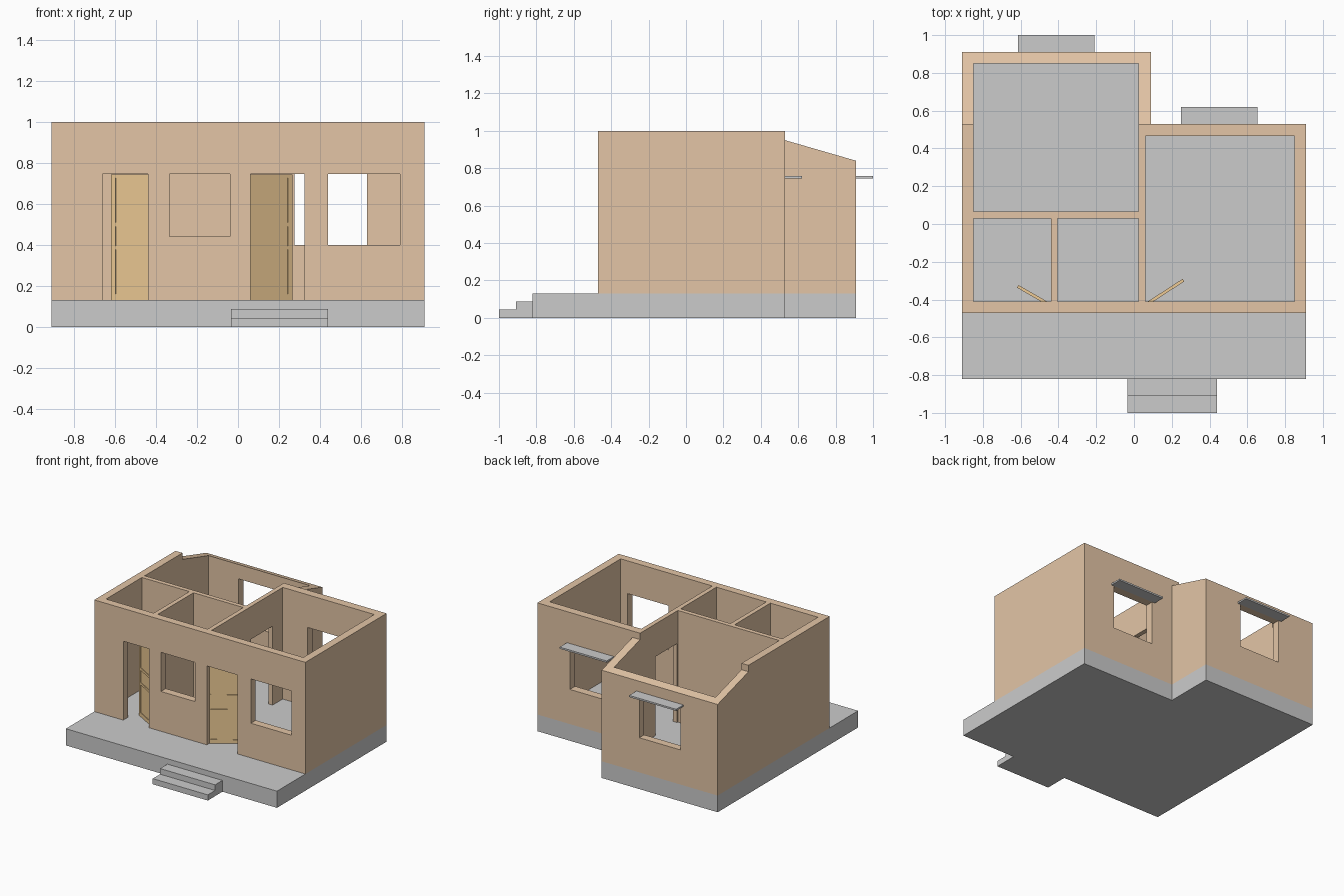
import bpy, bmesh, math
from mathutils import Matrix

if "Cube" in bpy.data.objects:
    bpy.data.objects.remove(bpy.data.objects["Cube"])


def material(name, rgb):
    m = bpy.data.materials.new(name)
    m.diffuse_color = (*rgb, 1)
    m.use_nodes = True
    m.node_tree.nodes["Principled BSDF"].inputs["Base Color"].default_value = m.diffuse_color
    return m


WALL = material("plaster", (0.77, 0.56, 0.38))
WOOD = material("wood", (0.86, 0.60, 0.30))


def prism(name, pts, vec, mat=None):
    """Extrude a closed 3D outline along vec."""
    bm = bmesh.new()
    f = bm.faces.new([bm.verts.new(p) for p in pts])
    r = bmesh.ops.extrude_face_region(bm, geom=[f])
    bmesh.ops.translate(bm, vec=vec, verts=[v for v in r["geom"] if isinstance(v, bmesh.types.BMVert)])
    bmesh.ops.recalc_face_normals(bm, faces=bm.faces[:])
    me = bpy.data.meshes.new(name)
    bm.to_mesh(me)
    bm.free()
    if mat:
        me.materials.append(mat)
    ob = bpy.data.objects.new(name, me)
    bpy.context.collection.objects.link(ob)
    return ob


def box(name, x0, x1, y0, y1, z0, z1, mat=None):
    return prism(name, [(x0, y0, z0), (x1, y0, z0), (x1, y1, z0), (x0, y1, z0)], (0, 0, z1 - z0), mat)


def cut(ob, *bounds):
    """Subtract a box from ob."""
    c = box("cutter", *bounds)
    c.hide_render = True
    m = ob.modifiers.new("cut", 'BOOLEAN')
    m.operation, m.solver, m.object = 'DIFFERENCE', 'EXACT', c
    bpy.context.view_layer.objects.active = ob
    bpy.ops.object.modifier_apply(modifier=m.name)
    bpy.data.objects.remove(c)


FLOOR, HEAD = 0.13, 0.745

# Plinth and front steps
outline = [(-0.91, -0.82), (0.91, -0.82), (0.91, 0.53), (0.09, 0.53), (0.09, 0.91), (-0.91, 0.91)]
prism("plinth", [(x, y, 0) for x, y in outline], (0, 0, FLOOR))
steps = [(-1, 0), (-0.82, 0), (-0.82, 0.088), (-0.91, 0.088), (-0.91, 0.044), (-1, 0.044)]
prism("front_steps", [(-0.035, y, z) for y, z in steps], (0.475, 0, 0))

# Main walls and the sloped rear wing
main = box("main_walls", -0.91, 0.91, -0.47, 0.53, FLOOR, 1.0, WALL)
slope = [(0.53, FLOOR), (0.91, FLOOR), (0.91, 0.84), (0.53, 0.95)]
wing = prism("rear_wing_walls", [(-0.91, y, z) for y, z in slope], (1.0, 0, 0), WALL)

# Rooms
for x0, x1, y0, y1 in [(-0.85, 0.025, 0.065, 0.85), (0.06, 0.85, -0.41, 0.465),
                       (-0.85, -0.44, -0.41, 0.03), (-0.405, 0.025, -0.41, 0.03)]:
    cut(main, x0, x1, y0, y1, 0, 1.2)
cut(wing, -0.85, 0.025, 0.3, 0.85, 0, 1.2)

# Front doorways and windows
for x0, x1, z0 in [(-0.66, -0.44, 0), (-0.335, -0.04, 0.44), (0.06, 0.325, 0), (0.44, 0.79, 0.40)]:
    cut(main, x0, x1, -0.5, -0.39, z0, HEAD)
# Inner doorways
for y0, y1 in [(0.075, 0.34), (-0.30, -0.04)]:
    cut(main, 0.01, 0.075, y0, y1, 0, HEAD)
# Rear windows with sun shades
for ob, label, x0, x1, y in [(main, "main", 0.275, 0.63, 0.53), (wing, "wing", -0.59, -0.235, 0.91)]:
    cut(ob, x0, x1, y - 0.08, y + 0.03, 0.40, HEAD)
    box(label + "_window_shade", x0 - 0.025, x1 + 0.025, y, y + 0.09, HEAD, 0.758)


# Panelled doors standing ajar
def door(name, hinge, length, angle):
    d = box(name, 0, length, -0.008, 0.008, FLOOR, HEAD - 0.001, WOOD)
    for z0, z1 in [(0.16, 0.377), (0.395, 0.49), (0.51, 0.727)]:
        for y0, y1 in [(-0.02, -0.0035), (0.0035, 0.02)]:
            cut(d, 0.025, length - 0.025, y0, y1, z0, z1)
    d.data.transform(Matrix.Translation((*hinge, 0)) @ Matrix.Rotation(math.radians(angle), 4, 'Z'))


door("left_door", (-0.425, -0.44), 0.22, 150)
door("right_door", (0.042, -0.44), 0.262, 33)
